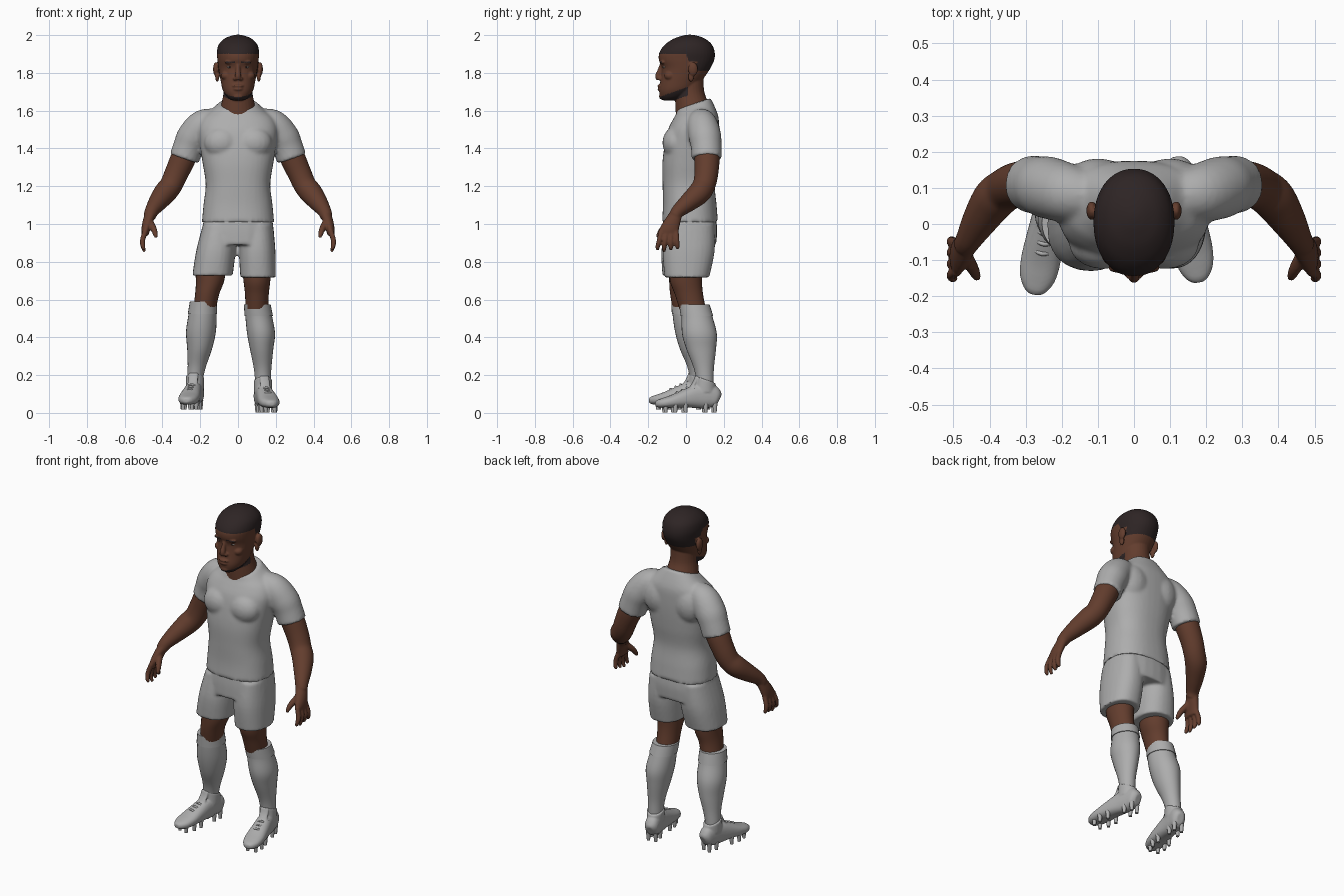
import bpy, bmesh, math
from mathutils import Vector, Matrix

default_cube = bpy.data.objects.get("Cube")
if default_cube:
    bpy.data.objects.remove(default_cube, do_unlink=True)

AXIS_X, AXIS_Y = Vector((1, 0, 0)), Vector((0, 1, 0))


def material(name, red, green, blue):
    mat = bpy.data.materials.new(name)
    mat.use_nodes = True
    mat.diffuse_color = (red, green, blue, 1)
    mat.node_tree.nodes["Principled BSDF"].inputs["Base Color"].default_value = (red, green, blue, 1)
    return mat


CLOTH = material("grey_cloth", .42, .42, .42)
SKIN = material("brown_skin", .125, .047, .027)
HAIR = material("dark_hair", .027, .018, .018)
EYE = material("eye_white", .5, .45, .4)


def spline(rings, steps=5):
    """Catmull-Rom interpolation of ring tuples (x, y, z, radius_a, radius_b, tilt)."""
    rows = [Vector((list(r) + ([r[-1]] if len(r) == 4 else []) + [0])[:6]) for r in rings]
    rows = [rows[0]] + rows + [rows[-1]]
    result = []
    for a, b, c, d in zip(rows, rows[1:], rows[2:], rows[3:]):
        for k in range(steps):
            t = k / steps
            result.append(b + (c - a) * (t / 2) + (a * 2 - b * 5 + c * 4 - d) * (t * t / 2)
                          + (b * 3 - a - c * 3 + d) * (t ** 3 / 2))
    return result + [rows[-1]]


def loft(bm, rings, ref=None, power=2, sides=28):
    """Closed tube; rings lie level, or square to the path when a reference axis is given."""
    rows = spline(rings)
    loops = []
    for i, row in enumerate(rows):
        u, v = AXIS_X, AXIS_Y
        if ref:
            ahead, behind = rows[min(i + 1, len(rows) - 1)], rows[max(i - 1, 0)]
            tangent = Vector((ahead - behind)[:3]).normalized()
            u = (ref - tangent * ref.dot(tangent)).normalized()
            v = tangent.cross(u)
        loop = []
        for k in range(sides):
            angle = math.tau * k / sides
            c, s = [math.copysign(abs(f) ** (2 / power), f) for f in (math.cos(angle), math.sin(angle))]
            point = Vector(row[:3]) + u * (c * row[3]) + v * (s * row[4])
            point.z += row[5] * s
            loop.append(bm.verts.new(point))
        loops.append(loop)
    for low, high in zip(loops, loops[1:]):
        for k in range(sides):
            n = (k + 1) % sides
            bm.faces.new((low[k], low[n], high[n], high[k]))
    bm.faces.new(loops[0])
    bm.faces.new(loops[-1])


def ball(bm, centre, radii):
    bmesh.ops.create_uvsphere(bm, u_segments=20, v_segments=12, radius=1,
                              matrix=Matrix.Translation(centre) @ Matrix.Diagonal((*radii, 1)))


def finish(name, bm, mats, voxel=0, place=None):
    """Turn a bmesh into an object, optionally fusing its pieces into one smooth skin."""
    if place:
        bmesh.ops.transform(bm, matrix=place, verts=bm.verts)
    bmesh.ops.recalc_face_normals(bm, faces=bm.faces)
    mesh = bpy.data.meshes.new(name)
    bm.to_mesh(mesh)
    bm.free()
    obj = bpy.data.objects.new(name, mesh)
    bpy.context.scene.collection.objects.link(obj)
    if voxel:
        remesh = obj.modifiers.new("fuse", "REMESH")
        remesh.mode = "VOXEL"
        remesh.voxel_size = voxel
        soften = obj.modifiers.new("soften", "SMOOTH")
        soften.factor, soften.iterations = .5, 3
        bpy.context.view_layer.update()
        graph = bpy.context.evaluated_depsgraph_get()
        mesh = bpy.data.meshes.new_from_object(obj.evaluated_get(graph))
        obj.modifiers.clear()
        obj.data = mesh
    mesh.materials.clear()
    for mat in mats:
        mesh.materials.append(mat)
    mesh.shade_smooth()
    mesh.set_sharp_from_angle(angle=math.radians(55))
    return obj


# Shirt: torso, chest, shoulder blades and sleeves fused together
bm = bmesh.new()
loft(bm, [(0, .021, 1.01, .191, .148), (0, .02, 1.1, .183, .142), (0, .014, 1.21, .171, .138),
          (0, .02, 1.32, .187, .145), (0, .03, 1.42, .203, .143), (0, .04, 1.5, .21, .135),
          (0, .052, 1.56, .19, .12, .005), (0, .052, 1.6, .145, .103, .015),
          (0, .042, 1.637, .1, .088, .03)], power=2.4, sides=40)
for s in (1, -1):
    ball(bm, (s * .085, -.055, 1.43), (.095, .07, .085))
    ball(bm, (s * .1, .11, 1.48), (.095, .072, .11))
    loft(bm, [(s * .1, .075, 1.55, .06), (s * .18, .085, 1.528, .08), (s * .235, .1, 1.465, .086),
              (s * .262, .107, 1.41, .081), (s * .284, .11, 1.347, .08)], ref=AXIS_X)
finish("shirt", bm, [CLOTH], voxel=.01)

# Shorts: waist and two loose legs
bm = bmesh.new()
loft(bm, [(0, .02, 1.04, .18, .138), (0, .02, .97, .189, .145), (0, .017, .89, .196, .143)], power=2.4)
loft(bm, [(.1, .02, 1, .085, .13), (.102, .014, .86, .096, .138), (.106, .005, .717, .094, .118)], power=2.3)
loft(bm, [(-.1, .02, 1, .085, .13), (-.117, .008, .86, .104, .138), (-.135, -.004, .727, .107, .121)], power=2.3)
finish("shorts", bm, [CLOTH], voxel=.009)

# Arms with palm, four fingers and thumb
for side, s in (("left", 1), ("right", -1)):
    bm = bmesh.new()
    loft(bm, [(s * .25, .1, 1.45, .06), (s * .285, .11, 1.36, .067), (s * .325, .108, 1.27, .063),
              (s * .355, .095, 1.205, .06), (s * .388, .068, 1.163, .06), (s * .427, .01, 1.112, .049),
              (s * .456, -.04, 1.07, .037), (s * .468, -.06, 1.04, .033)], ref=AXIS_X)
    loft(bm, [(s * .462, -.052, 1.06, .03, .035), (s * .478, -.075, 1.01, .028, .046),
              (s * .488, -.09, .97, .023, .052), (s * .491, -.093, .94, .017, .05)])
    for i in range(4):
        root, tip = -.131 + .026 * i, -.15 + .035 * i
        loft(bm, [(s * .49, root, .965, .014), (s * .505, (root + tip) / 2, .915, .014),
                  (s * .503, tip, .88, .012), (s * .494, tip, .853 + .01 * abs(i - 1), .008)],
             ref=AXIS_X, sides=12)
    loft(bm, [(s * .468, -.085, 1.01, .02), (s * .447, -.122, .975, .017),
              (s * .437, -.143, .945, .013), (s * .433, -.15, .928, .008)], ref=AXIS_X, sides=12)
    finish(side + "_arm", bm, [SKIN], voxel=.0055)

# Head: skull, neck, ears, nose, brows, lips and chin
bm = bmesh.new()
loft(bm, [(0, -.09, 1.655, .035, .035), (0, -.069, 1.675, .06, .068), (0, -.047, 1.71, .081, .095),
          (0, -.025, 1.76, .092, .11), (0, -.008, 1.8, .099, .122), (0, .001, 1.83, .104, .131),
          (0, .003, 1.87, .109, .147), (0, .006, 1.91, .112, .146), (0, .013, 1.95, .102, .124),
          (0, .018, 1.98, .074, .085), (0, .02, 1.996, .037, .042), (0, .02, 2.002, .01, .01)],
     power=2.15, sides=40)
loft(bm, [(0, .037, 1.56, .1, .09), (0, .033, 1.63, .089, .089), (0, .02, 1.7, .076, .077),
          (0, .02, 1.79, .073, .072)])
loft(bm, [(0, -.126, 1.85, .011), (0, -.138, 1.815, .012), (0, -.147, 1.785, .016),
          (0, -.142, 1.766, .016)], ref=AXIS_X, sides=16)
ball(bm, (0, -.138, 1.731), (.03, .014, .008))
ball(bm, (0, -.137, 1.714), (.026, .014, .009))
ball(bm, (0, -.125, 1.676), (.03, .018, .018))
for s in (1, -1):
    ball(bm, (s * .015, -.137, 1.769), (.012, .014, .01))
    ball(bm, (s * .04, -.122, 1.856), (.032, .014, .01))
    ball(bm, (s * .06, -.085, 1.785), (.03, .03, .025))
    ball(bm, (s * .117, .037, 1.82), (.015, .026, .037))
    ball(bm, (s * .11, .027, 1.78), (.011, .016, .027))
head = finish("head", bm, [SKIN, HAIR], voxel=.0045)


def is_hair(c):
    """Cropped hair, eyebrows and a beard along the jaw."""
    drop = min(max(c.y / .035, 0), 1)
    on_ear = abs(c.x) > .1 and c.z < 1.86 and c.y < .065
    crown = c.z > 1.9 - .09 * drop and not on_ear
    brow = .016 < abs(c.x) < .066 and c.y < -.07 and abs(c.z - 1.857) < .004
    jaw_line = 1.655 + .35 * (c.y + .12)
    beard = c.y < .01 and jaw_line - .02 < c.z < jaw_line + .025
    return crown or brow or beard


for face in head.data.polygons:
    face.material_index = int(is_hair(face.center))

# Eyes
for side, s in (("left", 1), ("right", -1)):
    bm = bmesh.new()
    ball(bm, (s * .042, -.11, 1.831), (.016, .012, .006))
    finish(side + "_eye", bm, [EYE])
    bm = bmesh.new()
    ball(bm, (s * .042, -.117, 1.831), (.006, .007, .006))
    finish(side + "_iris", bm, [HAIR])

# Knees, socks and sock cuffs
KNEES = {"left": [(.1, 0, .8, .08, .09), (.1, 0, .7, .071, .085), (.1, .015, .63, .063, .075),
                  (.1, .035, .55, .06, .07)],
         "right": [(-.145, 0, .8, .085, .09), (-.148, -.003, .7, .075, .086), (-.163, -.007, .63, .064, .077),
                   (-.177, 0, .55, .06, .07)]}
SOCKS = {"left": [(.102, .044, .57, .067, .077), (.11, .058, .51, .071, .082), (.122, .071, .42, .074, .092),
                  (.125, .08, .34, .062, .079), (.13, .094, .24, .047, .054), (.132, .1, .17, .042, .046),
                  (.132, .1, .1, .042, .045)],
         "right": [(-.184, .003, .585, .067, .077), (-.188, .012, .52, .074, .083), (-.196, .032, .43, .079, .09),
                   (-.203, .045, .34, .066, .078), (-.217, .06, .25, .049, .055), (-.227, .066, .18, .042, .046),
                   (-.228, .066, .11, .042, .045)]}
for side in ("left", "right"):
    bm = bmesh.new()
    loft(bm, KNEES[side])
    finish(side + "_knee", bm, [SKIN])
    bm = bmesh.new()
    loft(bm, SOCKS[side])
    finish(side + "_sock", bm, [CLOTH])
    bm = bmesh.new()
    top, lower = SOCKS[side][:2]
    loft(bm, [(x, y, z + .004, a + .004, b + .004) for x, y, z, a, b in (top, lower)])
    finish(side + "_sock_cuff", bm, [CLOTH])

# Boots: fused upper, laces and studs, built at the ankle and then turned outward
for side, s, ankle in (("left", 1, (.132, .1, 0)), ("right", -1, (-.228, .066, .017))):
    place = Matrix.Translation(ankle) @ Matrix.Rotation(s * .18, 4, "Z")
    bm = bmesh.new()
    loft(bm, [(0, .076, .07, .02, .03), (0, .06, .077, .038, .05), (0, .02, .09, .043, .066),
              (0, -.04, .087, .046, .063), (0, -.1, .077, .051, .05), (0, -.17, .062, .055, .035),
              (0, -.22, .053, .049, .027), (0, -.252, .049, .032, .02), (0, -.266, .048, .014, .011)],
         ref=AXIS_X, power=2.4)
    loft(bm, [(0, 0, .11, .047, .06), (0, .002, .15, .048, .055), (0, .002, .175, .048, .052, -.018)])
    loft(bm, [(0, -.085, .12, .026, .012), (0, -.057, .16, .027, .01), (0, -.046, .195, .024, .007)])
    finish(side + "_boot", bm, [CLOTH], voxel=.005, place=place)
    bm = bmesh.new()
    for i in range(4):
        y, z = -.07 - .027 * i, .146 - .012 * i
        loft(bm, [(-.032, y + .01, z - .018, .005), (0, y, z, .006), (.032, y + .01, z - .018, .005)],
             ref=AXIS_Y, sides=8)
    finish(side + "_laces", bm, [CLOTH], place=place)
    bm = bmesh.new()
    for y, x in ((.05, .022), (.0, .026), (-.11, .034), (-.165, .037), (-.215, .024)):
        for edge in (x, -x):
            bmesh.ops.create_cone(bm, cap_ends=True, segments=12, radius1=.009, radius2=.014, depth=.05,
                                  matrix=Matrix.Translation((edge, y, .026)))
    finish(side + "_studs", bm, [CLOTH], place=place)
